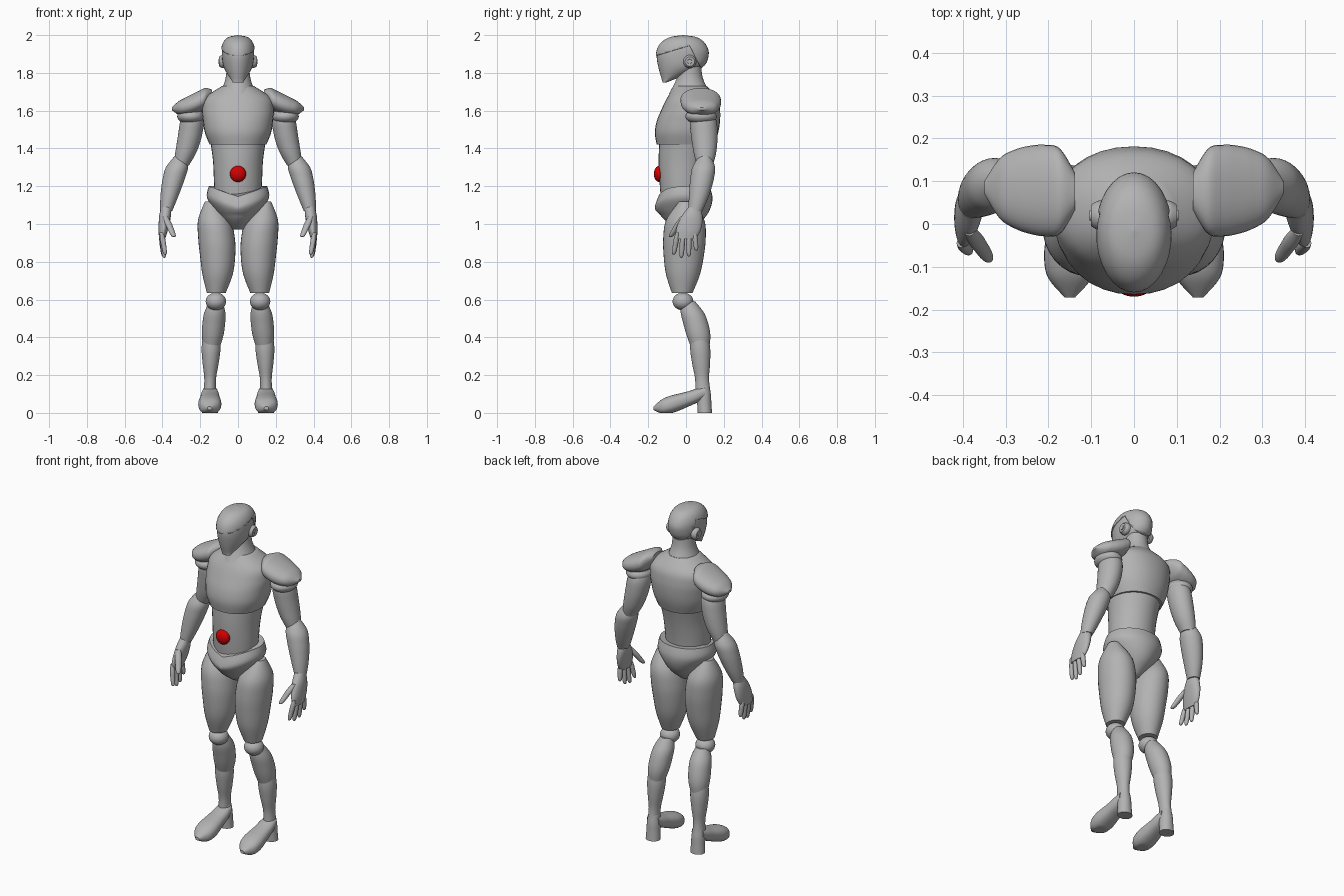
import bpy
import bmesh
import math
from mathutils import Vector

if "Cube" in bpy.data.objects:
    bpy.data.objects.remove(bpy.data.objects["Cube"], do_unlink=True)


def make_material(name, color):
    material = bpy.data.materials.new(name)
    material.use_nodes = True
    material.diffuse_color = color
    shader = material.node_tree.nodes["Principled BSDF"]
    shader.inputs["Base Color"].default_value = color
    return material


grey = make_material("grey body", (0.45, 0.45, 0.45, 1))
red = make_material("red button", (0.65, 0, 0, 1))


def finish(name, bm, material=grey, mirror=False):
    """Turn a bmesh into a smooth shaded object, mirrored in x if asked."""
    bmesh.ops.recalc_face_normals(bm, faces=bm.faces[:])
    mesh = bpy.data.meshes.new(name)
    bm.to_mesh(mesh)
    bm.free()
    mesh.materials.append(material)
    obj = bpy.data.objects.new(name, mesh)
    bpy.context.collection.objects.link(obj)
    bpy.ops.object.select_all(action="DESELECT")
    obj.select_set(True)
    bpy.context.view_layer.objects.active = obj
    bpy.ops.object.shade_smooth_by_angle(angle=math.radians(40))
    if mirror:
        obj.modifiers.new("mirror", "MIRROR").use_mirror_merge = False
    return obj


def spacing(count, dome):
    """Even steps from zero to one, or steps that close up into a dome."""
    steps = [i / (count - 1) for i in range(count)]
    return [math.sin(u * math.pi / 2) for u in steps] if dome else steps


def smooth(sections, steps=5):
    """Pass a smooth curve through the cross-sections."""
    result = []
    last = len(sections) - 1
    for i in range(last):
        before, start = sections[max(i - 1, 0)], sections[i]
        end, after = sections[i + 1], sections[min(i + 2, last)]
        for s in range(steps):
            u = s / steps
            blend = []
            for a, b, c, d in zip(before, start, end, after):
                cubic = 3 * (b - c) + d - a
                square = 2 * a - 5 * b + 4 * c - d
                blend.append(b + u * (c - a + u * (square + u * cubic)) / 2)
            result.append(blend)
    result.append(sections[last])
    return result


def loft(sections, axis="z", power=2, sides=32):
    """Skin rounded rings; a section is x, y, z of its centre and two radii."""
    bm = bmesh.new()
    rings = []
    for x, y, z, width, depth in smooth(sections):
        ring = []
        for k in range(sides):
            angle = math.tau * k / sides
            cos, sin = math.cos(angle), math.sin(angle)
            p = max(width, 0.001) * math.copysign(abs(cos) ** (2 / power), cos)
            q = max(depth, 0.001) * math.copysign(abs(sin) ** (2 / power), sin)
            offset = {"x": (0, p, q), "y": (p, 0, q), "z": (p, q, 0)}[axis]
            ring.append(bm.verts.new(Vector((x, y, z)) + Vector(offset)))
        rings.append(ring)
    for low, high in zip(rings, rings[1:]):
        for k in range(sides):
            bm.faces.new((low[k - 1], low[k], high[k], high[k - 1]))
    bm.faces.new(rings[0])
    bm.faces.new(rings[-1])
    bmesh.ops.recalc_face_normals(bm, faces=bm.faces[:])
    return bm


def trunk(bottom, top, widths, fronts, backs, dome=False, power=2):
    """Central part with half width, front and back given at rising levels."""
    sections = []
    for u, width, front, back in zip(spacing(len(widths), dome), widths, fronts, backs):
        z = bottom + (top - bottom) * u
        sections.append((0, (front + back) / 2, z, width, (back - front) / 2))
    return loft(sections, power=power)


def limb(name, start, end, widths, depths=(1, 1), bow=(0, 0, 0), dome=False, axis="z", power=2):
    """Paired part along a bowed line; depths are the ratios at both ends."""
    sections = []
    for u, width in zip(spacing(len(widths), dome), widths):
        centre = Vector(start).lerp(Vector(end), u) + Vector(bow) * 4 * u * (1 - u)
        ratio = depths[0] + (depths[1] - depths[0]) * u
        sections.append((*centre, width, width * ratio))
    bm = loft(sections, axis, power)
    for v in bm.verts:
        v.co.z = max(v.co.z, 0)
    return finish(name, bm, mirror=True)


def ellipsoid(center, radii):
    bm = bmesh.new()
    bmesh.ops.create_uvsphere(bm, u_segments=32, v_segments=16, radius=1)
    bmesh.ops.scale(bm, vec=radii, verts=bm.verts)
    bmesh.ops.translate(bm, vec=center, verts=bm.verts)
    return bm


def head_form():
    return trunk(1.745, 2, dome=True,
                 widths=(.03, .078, .09, .083, .055, 0),
                 fronts=(-.127, -.15, -.16, -.14, -.09, -.015),
                 backs=(-.1, .08, .12, .105, .06, -.015))


# Head: recessed face under a skull cap with an arched brow
face = head_form()
face.normal_update()
for v in face.verts:
    v.co -= v.normal * 0.005
finish("face", face)

cap = head_form()
corner = Vector((0, .02, 1.945))
brow, jaw = Vector((0, -.3, 1)), Vector((0, 1, .5))
for normal in (brow, jaw):
    bmesh.ops.bisect_plane(cap, geom=cap.verts[:] + cap.edges[:] + cap.faces[:],
                           plane_co=corner, plane_no=normal)
cut = []
for f in cap.faces:
    offset = f.calc_center_median() - corner
    if offset.dot(brow) < 0 and offset.dot(jaw) < 0:
        cut.append(f)
bmesh.ops.delete(cap, geom=cut, context="FACES")
skull_cap = finish("skull_cap", cap)
skull_cap.modifiers.new("thickness", "SOLIDIFY").thickness = 0.008

# Ears: rounded discs with a small hub
limb("ears", (.07, .02, 1.86), (.1, .02, 1.86), (.034, .034, .025), axis="x")
limb("ear_hubs", (.09, .02, 1.86), (.104, .02, 1.86), (.015, .012), axis="x")

# Neck and torso
finish("neck", trunk(1.69, 1.85, widths=(.095, .066, .06),
                     fronts=(-.09, -.05, -.04), backs=(.13, .09, .08)))
finish("chest", trunk(1.42, 1.73, power=2.15,
                      widths=(.15, .175, .185, .19, .175, .085),
                      fronts=(-.155, -.165, -.155, -.13, -.1, -.06),
                      backs=(.15, .17, .18, .18, .165, .11)))
finish("abdomen", trunk(1.1, 1.46, widths=(.12, .127, .133, .15),
                        fronts=(-.13, -.14, -.145, -.14), backs=(.09, .1, .12, .15)))
finish("belly_button", ellipsoid((0, -.142, 1.265), (.043, .028, .043)), material=red)

# Pelvis: wedge with the front of its rim dipping
pelvis = trunk(.97, 1.2, widths=(.035, .085, .13, .165, .155),
               fronts=(-.045, -.12, -.155, -.165, -.145),
               backs=(.025, .095, .13, .14, .125))
for v in pelvis.verts:
    rise = min(max((v.co.z - 1.05) * 10, 0), 1)
    forward = min(max(-v.co.y * 8, 0), 1)
    v.co.z -= 0.055 * rise * forward * max(1 - abs(v.co.x) * 6, 0)
finish("pelvis", pelvis)

# Legs
limb("thighs", (.145, 0, 1.12), (.115, -.02, .635), (.03, .085, .097, .093, .08, .05),
     depths=(1.2, 1.1), bow=(-.02, 0, 0))
finish("knees", ellipsoid((.117, -.016, .59), (.054, .055, .047)), mirror=True)
limb("calves", (.117, .01, .59), (.14, .075, .35), (.035, .056, .06, .057, .045),
     depths=(1.1, 1.1), bow=(0, .01, 0))
limb("shins", (.14, .07, .42), (.15, .09, .1), (.045, .05, .042, .031, .033),
     depths=(1, 1.25))

# Feet: pointed toe, arched instep and a block heel
limb("feet", (.15, -.172, .025), (.148, .1, .11), (.012, .051, .061, .058, .052, .048, .04),
     depths=(.75, .8), bow=(0, 0, -.01), axis="y", power=2.4)
limb("heels", (.148, .1, 0), (.148, .09, .15), (.042, .039, .037, .03), depths=(.9, 1.1))

# Shoulders: broad pad over a rounded cuff
limb("shoulder_pads", (.138, .075, 1.687), (.35, .085, 1.61),
     (.045, .1, .107, .103, .092, .07, .015), depths=(.55, .5), bow=(0, 0, -.016),
     axis="x", power=2.2)
finish("shoulder_cuffs", ellipsoid((.25, .08, 1.57), (.072, .083, .043)), mirror=True)

# Arms
limb("upper_arms", (.24, .085, 1.6), (.3, .1, 1.31), (.05, .063, .064, .061, .054, .04),
     depths=(1.15, 1.05), bow=(-.013, .005, 0))
limb("forearms", (.305, .1, 1.36), (.38, .05, 1.07), (.03, .058, .059, .053, .044, .032),
     depths=(1, 1.15), bow=(.004, .006, 0))

# Hands: flat palm, four fanned fingers and a thumb
limb("palms", (.38, .045, 1.09), (.402, 0, .92), (.027, .031, .029, .024, .016),
     depths=(1.2, 3.2))
taper = (.7, 1, .95, .85, .6, .1)
for i, name in enumerate(("little_fingers", "ring_fingers", "middle_fingers", "index_fingers")):
    tip = (.4 - .005 * i, .055 - .04 * i, .82 + .012 * (i - 1.8) ** 2)
    limb(name, (.405, .045 - .03 * i, .955), tip, [.014 * t for t in taper], dome=True)
limb("thumbs", (.385, -.015, 1.04), (.338, -.083, .93), [.018 * t for t in taper], dome=True)
